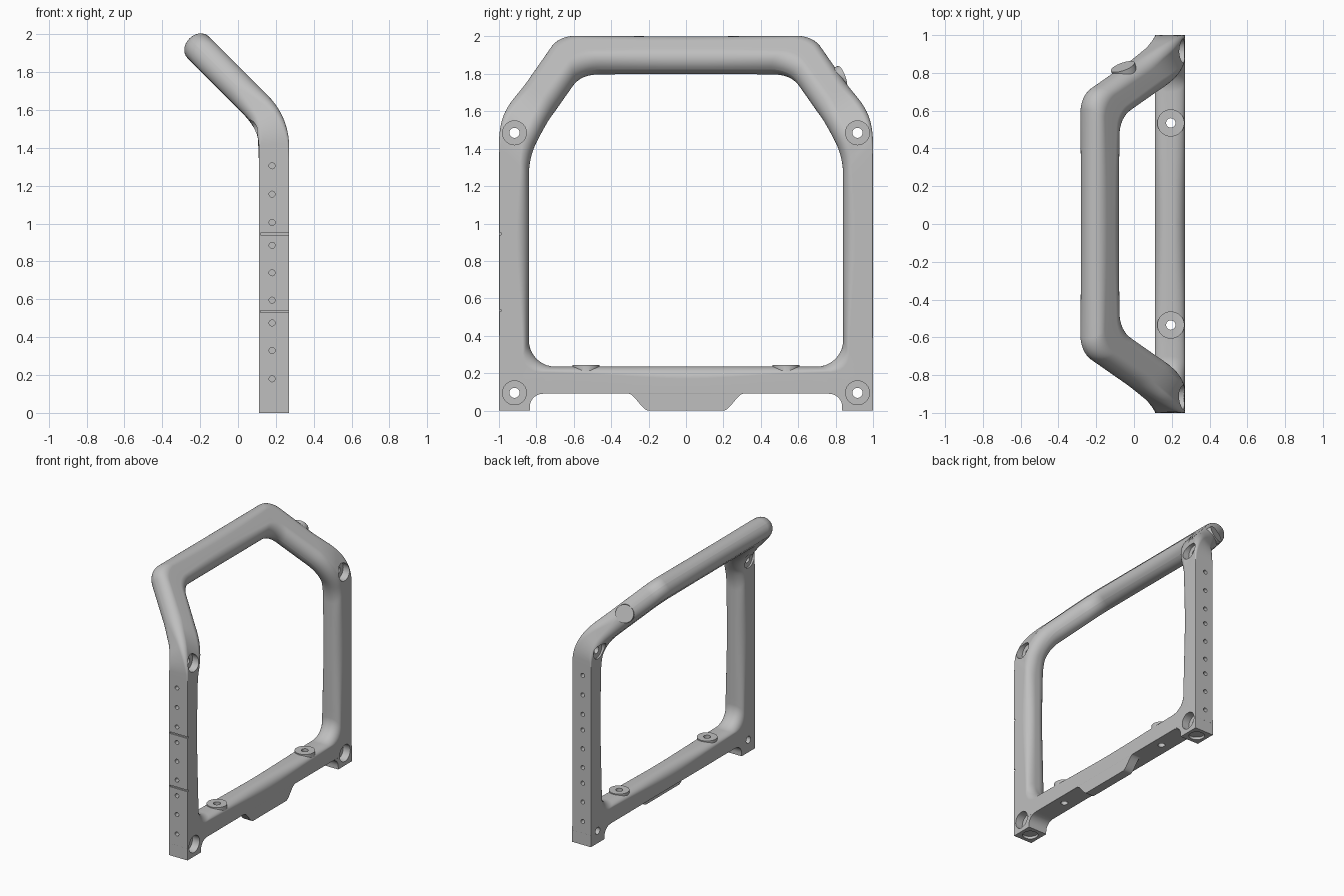
import bpy, bmesh, math
from mathutils import Vector, Matrix

if "Cube" in bpy.data.objects:
    bpy.data.objects.remove(bpy.data.objects["Cube"], do_unlink=True)

grey = bpy.data.materials.new("satin grey")
grey.use_nodes = True
grey.diffuse_color = (0.52, 0.52, 0.52, 1)
for node in grey.node_tree.nodes:
    if node.type == 'BSDF_PRINCIPLED':
        node.inputs["Base Color"].default_value = (0.52, 0.52, 0.52, 1)

CENTRE_X, HALF = 0.19, 0.08                 # post centre and half thickness
BEND_START, BEND_R, BEND = 1.406, 0.3, math.pi / 4


def fold(y, s, n):
    """Map the flat frame (y, s) with thickness n onto the frame bent backwards."""
    t = min(max((s - BEND_START) / BEND_R, 0), BEND)
    rest = s - BEND_START - BEND_R * t
    x = CENTRE_X - BEND_R + (BEND_R + n) * math.cos(t) - rest * math.sin(t)
    z = BEND_START + (BEND_R + n) * math.sin(t) + rest * math.cos(t)
    return Vector((x, y, z))


def rounded_loop(half_corners, arc=8, straight=16):
    """Mirrored closed outline; each corner is (y, s, fillet radius)."""
    corners = half_corners + [(-y, s, r) for y, s, r in reversed(half_corners)]
    arcs = []
    for i, (y, s, r) in enumerate(corners):
        p = Vector((y, s))
        d0 = (Vector(corners[i - 1][:2]) - p).normalized()
        d1 = (Vector(corners[(i + 1) % len(corners)][:2]) - p).normalized()
        half = math.acos(max(-1, min(1, d0.dot(d1)))) / 2
        centre = p + (d0 + d1).normalized() * (r / math.sin(half))
        v0 = p + d0 * (r / math.tan(half)) - centre
        v1 = p + d1 * (r / math.tan(half)) - centre
        arcs.append([centre + v0.lerp(v1, k / arc).normalized() * r
                     for k in range(arc + 1)])
    points = []
    for i, a in enumerate(arcs):
        nxt = arcs[(i + 1) % len(arcs)][0]
        points += a + [a[-1].lerp(nxt, k / straight) for k in range(1, straight)]
    return points


def section(half_width, r_out, r_in, steps=8):
    """Rounded rectangle: outer corners r_out, inner corners r_in."""
    pts = []
    for q, (sa, sb, r) in enumerate([(1, 1, r_out), (-1, 1, r_in),
                                     (-1, -1, r_in), (1, -1, r_out)]):
        for k in range(steps + 1):
            t = (q + k / steps) * math.pi / 2
            pts.append((sa * (half_width - r) + r * math.cos(t),
                        sb * (HALF - r) + r * math.sin(t)))
    return pts


def make_object(name, bm):
    bmesh.ops.recalc_face_normals(bm, faces=bm.faces)
    mesh = bpy.data.meshes.new(name)
    bm.to_mesh(mesh)
    bm.free()
    mesh.materials.append(grey)
    obj = bpy.data.objects.new(name, mesh)
    bpy.context.collection.objects.link(obj)
    return obj


def cylinder(bm, start, axis, length, r, segments=32):
    axis = Vector(axis).normalized()
    turn = Vector((0, 0, 1)).rotation_difference(axis).to_matrix().to_4x4()
    place = Matrix.Translation(Vector(start) + axis * length / 2) @ turn
    bmesh.ops.create_cone(bm, cap_ends=True, segments=segments, radius1=r,
                          radius2=r, depth=length, matrix=place)


def prism(bm, profile, x0, x1):
    a = [bm.verts.new((x0, y, z)) for y, z in profile]
    b = [bm.verts.new((x1, y, z)) for y, z in profile]
    bm.faces.new(a)
    bm.faces.new(b)
    for i in range(len(a)):
        bm.faces.new((a[i - 1], a[i], b[i], b[i - 1]))


# Closed frame: square-edged posts blending into a rounded top bar
outer = rounded_loop([(1, 0.09, 0.002), (1, 1.517, 0.4), (0.687, 2.149, 0.13)])
inner = rounded_loop([(0.84, 0.235, 0.14), (0.84, 1.353, 0.4), (0.553, 1.933, 0.16)])
bm = bmesh.new()
rings = []
for o, i in zip(outer, inner):
    mid, u = (o + i) / 2, (o - i).normalized()
    f = min(max((mid.y - 1.3) / 0.4, 0), 1)
    shape = section((o - i).length / 2, 0.004 + 0.075 * f, 0.065 + 0.014 * f)
    rings.append([bm.verts.new(fold(mid.x + u.x * a, mid.y + u.y * a, n))
                  for a, n in shape])
for r, ring in enumerate(rings):
    prev = rings[r - 1]
    for k in range(len(ring)):
        bm.faces.new((prev[k - 1], prev[k], ring[k], ring[k - 1]))
frame = make_object("bent_frame", bm)

# Feet, lower tab and bosses
bm = bmesh.new()
for side in (-1, 1):
    foot = [(0.9995, 0.12), (0.9995, 0), (0.835, 0)]
    for k in range(9):
        t = k / 8 * math.pi / 2
        foot.append((0.765 - 0.07 * -math.cos(t), 0.02 + 0.07 * math.sin(t)))
    foot.append((0.765, 0.12))
    prism(bm, [(side * y, z) for y, z in foot], 0.1105, 0.2695)
    cylinder(bm, (0.195, side * 0.535, 0.12), (0, 0, 1), 0.123, 0.072)
slope = []
for k in range(13):
    t = k / 12
    slope.append((0.31 - 0.11 * t, 0.091 * (1 - t * t * (3 - 2 * t))))
tab = [(0.31, 0.12)] + slope
prism(bm, tab + [(-y, z) for y, z in reversed(tab)], 0.2, 0.2695)
cylinder(bm, fold(0.73, 1.819, 0), (-0.314, 0.896, 0.314), 0.115, 0.066)
additions = make_object("feet_tab_and_bosses", bm)

# Narrow holes and grooves
bm = bmesh.new()
for side in (-1, 1):
    for z in (0.095, 1.485):
        cylinder(bm, (-0.1, side * 0.917, z), (1, 0, 0), 0.5, 0.027)
    cylinder(bm, (0.195, side * 0.535, -0.1), (0, 0, 1), 0.5, 0.025)
    for z in (0.18, 0.33, 0.475, 0.595, 0.74, 0.885, 1.005, 1.155, 1.305):
        cylinder(bm, (0.18, side * 1.05, z), (0, -side, 0), 0.09, 0.016, 20)
for z in (0.535, 0.945):
    bmesh.ops.create_cube(bm, size=1, matrix=Matrix.Translation((0.2, -1.01, z))
                          @ Matrix.Diagonal((0.16, 0.04, 0.012, 1)))
holes = make_object("hole_cutter", bm)

# Counterbores and sockets under the feet
bm = bmesh.new()
for side in (-1, 1):
    for z in (0.095, 1.485):
        cylinder(bm, (0.21, side * 0.917, z), (1, 0, 0), 0.15, 0.064)
    cylinder(bm, (-0.05, side * 0.917, 1.485), (1, 0, 0), 0.17, 0.062)
    cylinder(bm, (0.19, side * 0.917, -0.03), (0, 0, 1), 0.05, 0.055)
counterbores = make_object("counterbore_cutter", bm)

# Join the additions, cut the holes, then drop the helpers
bpy.ops.object.select_all(action='DESELECT')
frame.select_set(True)
bpy.context.view_layer.objects.active = frame
for helper, operation in ((additions, 'UNION'), (holes, 'DIFFERENCE'),
                          (counterbores, 'DIFFERENCE')):
    helper.hide_render = True
    mod = frame.modifiers.new(helper.name, 'BOOLEAN')
    mod.object, mod.operation, mod.solver = helper, operation, 'EXACT'
    bpy.ops.object.modifier_apply(modifier=mod.name)
    bpy.data.objects.remove(helper, do_unlink=True)
bpy.ops.object.shade_smooth_by_angle(angle=math.radians(30))
weighted = frame.modifiers.new("even_shading", 'WEIGHTED_NORMAL')
weighted.keep_sharp = True
